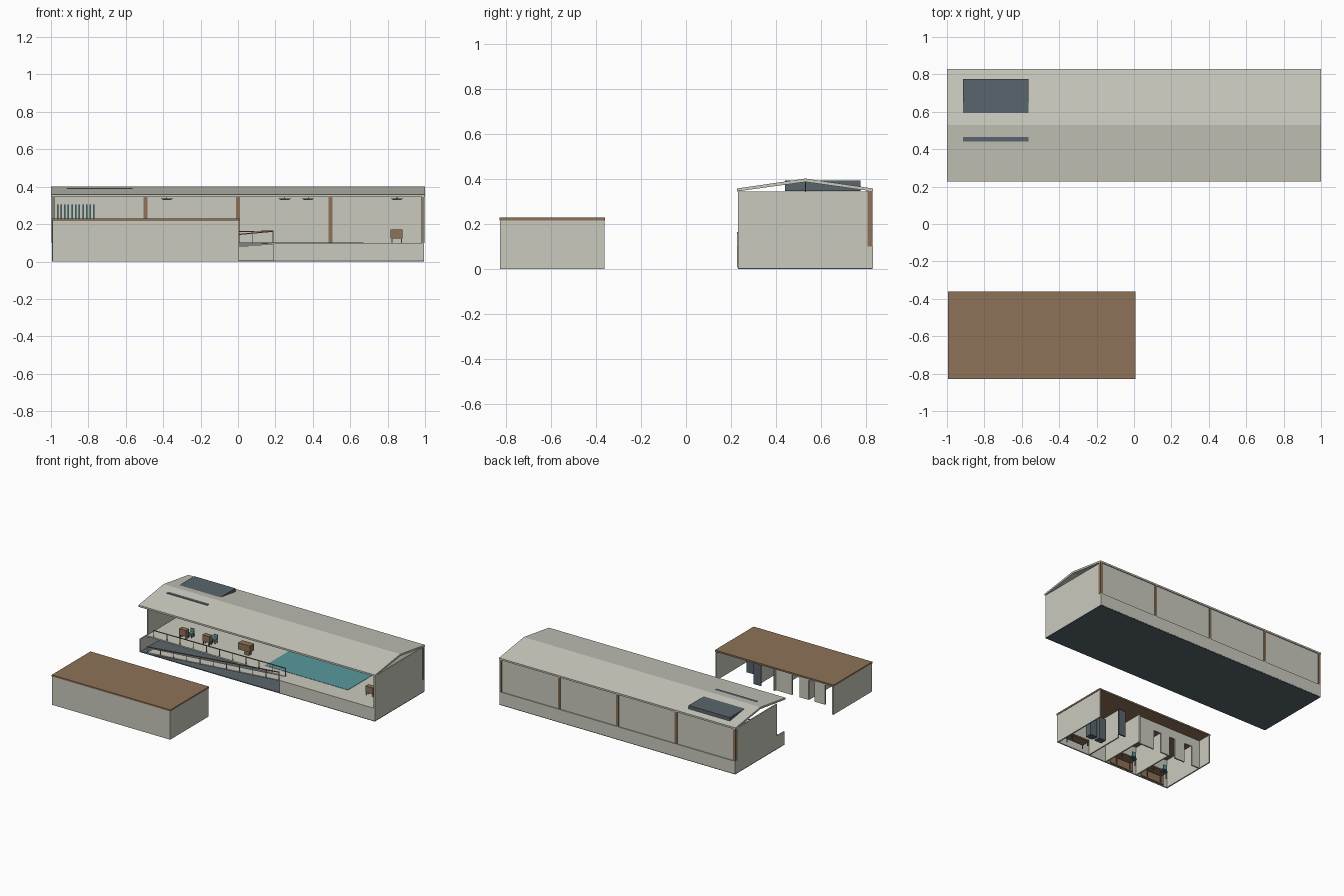
import bpy
import bmesh
import math

old = bpy.data.objects.get("Cube")
if old:
    bpy.data.objects.remove(old, do_unlink=True)


def material(name, r, g, b):
    m = bpy.data.materials.new(name)
    m.use_nodes = True
    m.diffuse_color = (r, g, b, 1)
    m.node_tree.nodes["Principled BSDF"].inputs["Base Color"].default_value = (r, g, b, 1)
    return m


PLASTER = material("pale plaster", .59, .59, .52)
WOOD = material("brown wood", .27, .17, .10)
STEEL = material("dark slate", .10, .13, .15)
TEAL = material("teal", .10, .32, .34)


def finish(name, bm, mat):
    bmesh.ops.recalc_face_normals(bm, faces=bm.faces)
    mesh = bpy.data.meshes.new(name)
    bm.to_mesh(mesh)
    bm.free()
    mesh.materials.append(mat)
    ob = bpy.data.objects.new(name, mesh)
    bpy.context.collection.objects.link(ob)
    return ob


def box(name, xs, ys, zs, mat):
    """Box between the given limits on each axis."""
    bm = bmesh.new()
    bmesh.ops.create_cube(bm, size=1)
    for v in bm.verts:
        v.co = [lim[0] if c < 0 else lim[1] for c, lim in zip(v.co, (xs, ys, zs))]
    return finish(name, bm, mat)


def prism(name, points, axis, lo, hi, mat):
    """Extrude a profile along x (profile in y, z) or along y (profile in x, z)."""
    bm = bmesh.new()
    place = (lambda p, d: (d, p[0], p[1])) if axis == "x" else (lambda p, d: (p[0], d, p[1]))
    face = bm.faces.new([bm.verts.new(place(p, lo)) for p in points])
    out = bmesh.ops.extrude_face_region(bm, geom=[face])
    shift = (hi - lo, 0, 0) if axis == "x" else (0, hi - lo, 0)
    bmesh.ops.translate(bm, verts=[g for g in out["geom"] if isinstance(g, bmesh.types.BMVert)], vec=shift)
    return finish(name, bm, mat)


def strip(name, x0, z0, x1, z1, thick, y0, y1, mat):
    """Sloping bar or slab running along x."""
    return prism(name, [(x0, z0 - thick), (x1, z1 - thick), (x1, z1), (x0, z0)], "y", y0, y1, mat)


# Hall: ground slab and walls
box("ground_slab", (-.995, .995), (.23, .828), (0, .006), STEEL)
box("back_wall_base", (-.995, .995), (.816, .829), (.006, .1), PLASTER)
box("back_wall_upper", (-.985, .985), (.812, .822), (.1, .352), PLASTER)
box("front_wall", (.19, .995), (.23, .24), (.006, .1), PLASTER)
box("right_end_wall", (.985, .995), (.23, .816), (.006, .345), PLASTER)
prism("left_end_wall", [(.23, .006), (.816, .006), (.816, .345), (.32, .345), (.32, .1), (.23, .1)],
      "x", -.995, -.985, PLASTER)

# Hall: columns in the back wall
for i in range(5):
    x = -.988 + i * .494
    box("back_column", (x - .01, x + .01), (.806, .828), (.1, .352), WOOD)

# Hall: gabled roof, open under the ridge
prism("hall_roof", [(.226, .345), (.226, .358), (.53, .402), (.83, .358), (.83, .345), (.53, .387)],
      "x", -1, 1, PLASTER)
box("roof_unit", (-.913, -.565), (.44, .775), (.347, .3925), STEEL)

# Raised deck and pool
box("deck_left", (-.985, .19), (.305, .816), (.09, .1), PLASTER)
box("deck_right", (.19, .985), (.24, .816), (.09, .1), PLASTER)
box("pool_water", (-.03, .67), (.37, .73), (.099, .102), TEAL)

# Ramp with sloping handrail, and level handrail along the deck
X0, X1 = -.93, .19
strip("ramp", X0, .012, X1, .1, .008, .234, .303, PLASTER)
strip("ramp_handrail", X0, .06, X1, .165, .006, .226, .232, WOOD)
strip("deck_handrail", X0, .155, X1, .165, .005, .303, .309, WOOD)
for i in range(11):
    t = i / 10
    x = X0 + .003 + t * (X1 - X0 - .006)
    box("ramp_post", (x - .002, x + .002), (.227, .231), (.008 + .088 * t, .055 + .105 * t), PLASTER)
    box("deck_post", (x - .002, x + .002), (.304, .308), (.1, .15 + .01 * t), PLASTER)


def legs(name, x, y, dx, dy, z0, z1, mat):
    for sx in (-1, 1):
        for sy in (-1, 1):
            a, b = x + sx * dx, y + sy * dy
            box(name, (a - .003, a + .003), (b - .003, b + .003), (z0, z1), mat)


def desk(x, y, z, w, mat):
    box("desk", (x - w, x + w), (y - .018, y + .018), (z + .022, z + .07), WOOD)
    legs("desk_leg", x, y, w - .006, .012, z, z + .022, mat)


def chair(x, y, z):
    box("chair_seat", (x - .016, x + .016), (y - .016, y + .016), (z + .026, z + .032), TEAL)
    box("chair_back", (x - .016, x + .016), (y + .012, y + .016), (z + .032, z + .06), TEAL)
    legs("chair_leg", x, y, .012, .012, z, z + .026, STEEL)


# Hall furniture
for x, y in ((-.75, .42), (-.56, .43)):
    desk(x, y, .1, .03, STEEL)
    chair(x + .03, y + .045, .1)
desk(.848, .39, .1, .032, PLASTER)
box("bar_counter", (-.3, -.2), (.43, .48), (.13, .18), WOOD)
box("bar_foot", (-.255, -.215), (.44, .47), (.1, .13), WOOD)
for i in range(11):
    x = -.965 + i * .0195
    box("locker_fin", (x - .004, x + .004), (.74, .79), (.1, .305), TEAL)

# Pendant lamps
for x in (-.38, .25, .375, .85):
    bm = bmesh.new()
    bmesh.ops.create_cone(bm, cap_ends=True, segments=16, radius1=.018, radius2=.037, depth=.01)
    bmesh.ops.translate(bm, verts=bm.verts, vec=(x, .53, .333))
    finish("pendant_lamp", bm, PLASTER)
    box("lamp_cord", (x - .0015, x + .0015), (.5285, .5315), (.338, .39), STEEL)

# Annex: roof and outer walls, open at the back and underneath
AX0, AX1, AY0, AY1 = -.995, .008, -.828, -.36
box("annex_roof", (AX0, AX1), (AY0, AY1), (.217, .229), WOOD)
box("annex_front_wall", (AX0 + .003, AX1 - .003), (AY0 + .002, AY0 + .012), (0, .217), PLASTER)
for x in (AX0 + .003, AX1 - .013):
    box("annex_end_wall", (x, x + .01), (AY0 + .012, AY1 - .002), (0, .217), PLASTER)

# Annex: partitions and inner wall with doorways
for x, y1 in ((-.28, -.5), (-.43, -.45), (-.71, -.47)):
    box("annex_partition", (x - .005, x + .005), (AY0 + .012, y1), (0, .217), PLASTER)
for a, b in ((-.57, -.43), (-.71, -.635), (-.85, -.76), (-.985, -.915)):
    box("inner_wall_pier", (a, b), (-.475, -.465), (0, .217), PLASTER)
for a, b in ((-.635, -.57), (-.76, -.71), (-.915, -.85)):
    box("door_header", (a, b), (-.475, -.465), (.15, .217), PLASTER)

# Annex furniture
for x in (-.56, -.84):
    box("room_table", (x - .07, x + .07), (-.79, -.72), (.05, .06), WOOD)
    legs("table_leg", x, -.755, .06, .028, 0, .05, WOOD)
    chair(x, -.68, 0)
    box("wall_cabinet", (x - .1, x + .1), (-.815, -.8), (0, .12), WOOD)
for x in (-.21, -.13):
    box("steel_locker", (x - .03, x + .03), (-.64, -.59), (0, .17), STEEL)
box("locker_screen", (-.31, -.25), (-.47, -.46), (0, .2), STEEL)
box("changing_bench", (-.2, -.04), (-.79, -.72), (.035, .045), WOOD)
legs("bench_leg", -.12, -.755, .07, .028, 0, .035, STEEL)
